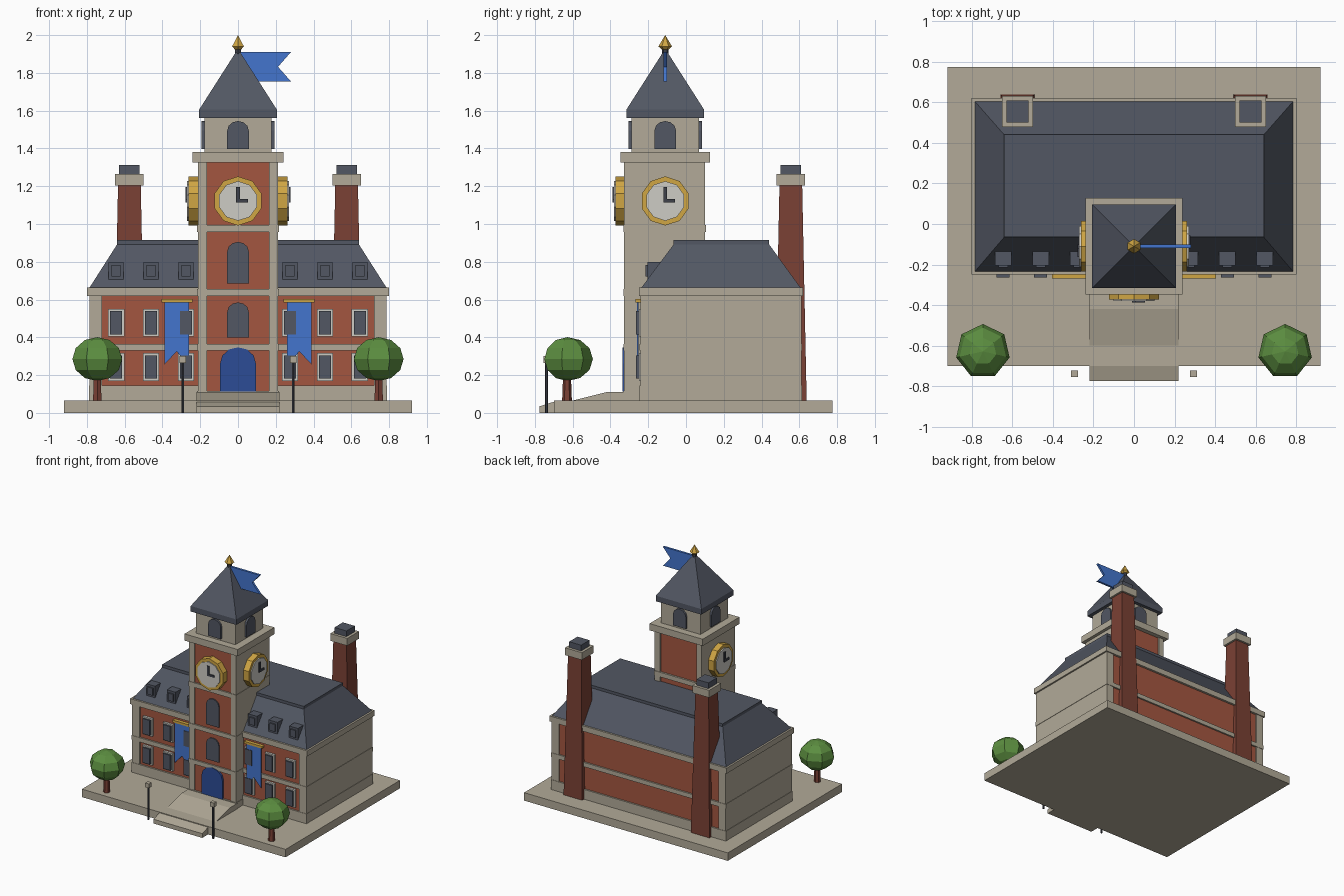
import bpy, bmesh
from math import sin, cos, pi
from mathutils import Matrix, Vector

if "Cube" in bpy.data.objects:
    bpy.data.objects.remove(bpy.data.objects["Cube"])


def material(name, r, g, b):
    lin = [((c / 255 + 0.055) / 1.055) ** 2.4 for c in (r, g, b)] + [1]
    m = bpy.data.materials.new(name)
    m.use_nodes = True
    m.diffuse_color = lin
    m.node_tree.nodes["Principled BSDF"].inputs["Base Color"].default_value = lin
    return m


STONE = material("stone", 178, 170, 152)
BRICK = material("brick", 164, 86, 64)
DARK_BRICK = material("dark brick", 122, 64, 52)
SLATE = material("slate", 82, 87, 99)
BLUE = material("banner blue", 67, 117, 205)
DOOR = material("door blue", 44, 76, 150)
GOLD = material("gold", 208, 166, 68)
WHITE = material("off white", 206, 204, 197)
GREEN = material("leaf green", 92, 142, 64)
IRON = material("iron", 62, 65, 74)


def finish(name, bm, mat, matrix=Matrix()):
    bmesh.ops.transform(bm, matrix=matrix, verts=bm.verts)
    bmesh.ops.recalc_face_normals(bm, faces=bm.faces)
    me = bpy.data.meshes.new(name)
    bm.to_mesh(me)
    bm.free()
    me.materials.append(mat)
    ob = bpy.data.objects.new(name, me)
    bpy.context.scene.collection.objects.link(ob)
    return ob


def loft(name, mat, rings, matrix=Matrix()):
    """Closed solid through rings of equal point count."""
    bm = bmesh.new()
    loops = [[bm.verts.new(p) for p in ring] for ring in rings]
    n = len(loops[0])
    for a, b in zip(loops, loops[1:]):
        for i in range(n):
            j = (i + 1) % n
            bm.faces.new((a[i], a[j], b[j], b[i]))
    bm.faces.new(loops[0])
    bm.faces.new(loops[-1])
    return finish(name, bm, mat, matrix)


def rect(x0, x1, y0, y1, z):
    return [(x0, y0, z), (x1, y0, z), (x1, y1, z), (x0, y1, z)]


def box(name, mat, x0, x1, y0, y1, z0, z1, matrix=Matrix()):
    return loft(name, mat, [rect(x0, x1, y0, y1, z0), rect(x0, x1, y0, y1, z1)], matrix)


def plate(name, mat, pts, y0, y1, matrix=Matrix()):
    """Outline in x and z, extruded along y."""
    return loft(name, mat, [[(x, y, z) for x, z in pts] for y in (y0, y1)], matrix)


def arch(half, z0, z1, rise):
    top = [(half * cos(pi * i / 6), z1 - rise + rise * sin(pi * i / 6)) for i in range(7)]
    return [(-half, z0), (half, z0)] + top


def cone(name, mat, sides, r0, r1, z0, z1, x=0, y=0):
    bm = bmesh.new()
    bmesh.ops.create_cone(bm, cap_ends=True, segments=sides, radius1=r0, radius2=r1, depth=z1 - z0)
    return finish(name, bm, mat, Matrix.Translation((x, y, (z0 + z1) / 2)))


# Plaza and entrance steps
box("plaza", STONE, -0.92, 0.92, -0.7, 0.775, 0, 0.065)
side = [(-0.62, 0.06), (-0.42, 0.11), (-0.32, 0.11), (-0.32, 0.06)]
loft("entrance_ramp", STONE, [[(x, y, z) for y, z in side] for x in (-0.22, 0.22)])
low = [(-0.775, 0), (-0.775, 0.035), (-0.69, 0.062), (-0.69, 0)]
loft("lower_step", STONE, [[(x, y, z) for y, z in low] for x in (-0.22, 0.22)])

# Main hall: brick core, stone ends and bands
box("hall_brick", BRICK, -0.73, 0.73, -0.232, 0.602, 0.06, 0.64)
for s, tag in ((1, "left"), (-1, "right")):
    x0, x1 = sorted((s * 0.72, s * 0.787))
    box("hall_end_" + tag, STONE, x0, x1, -0.242, 0.612, 0.06, 0.64)
for name, z0, z1 in (("plinth", 0.06, 0.145), ("middle_band", 0.33, 0.365)):
    box("hall_" + name, STONE, -0.79, 0.79, -0.245, 0.615, z0, z1)
box("hall_cornice", STONE, -0.8, 0.8, -0.25, 0.62, 0.62, 0.665)

# Mansard roof
loft("hall_roof", SLATE, [rect(-0.785, 0.785, -0.235, 0.605, 0.665),
                          rect(-0.64, 0.64, -0.065, 0.44, 0.892)])
box("roof_cap", SLATE, -0.64, 0.64, -0.065, 0.44, 0.89, 0.915)

# Windows and dormers
for s, tag in ((1, "left"), (-1, "right")):
    for i, cx in enumerate((0.275, 0.46, 0.645)):
        x = s * cx
        for floor, z in (("lower", 0.243), ("upper", 0.478)):
            label = f"{floor}_{tag}_{i}"
            box("window_frame_" + label, WHITE, x - 0.043, x + 0.043, -0.25, -0.225, z - 0.073, z + 0.073)
            box("window_pane_" + label, SLATE, x - 0.032, x + 0.032, -0.264, -0.225, z - 0.062, z + 0.062)
        label = f"{tag}_{i}"
        box("dormer_" + label, SLATE, x - 0.04, x + 0.04, -0.205, -0.135, 0.705, 0.8)
        box("dormer_pane_" + label, SLATE, x - 0.024, x + 0.024, -0.215, -0.2, 0.722, 0.782)

    # Hanging banners
    tail = [(0.26, 0.59), (0.39, 0.59), (0.39, 0.255), (0.325, 0.325), (0.26, 0.255)]
    plate("banner_" + tag, BLUE, [(s * x, z) for x, z in tail], -0.26, -0.252)
    x0, x1 = sorted((s * 0.24, s * 0.405))
    box("banner_rod_" + tag, GOLD, x0, x1, -0.268, -0.24, 0.584, 0.602)

    # Chimneys
    cx, cy = s * 0.575, 0.555

    def square(h, z):
        return rect(cx - h, cx + h, cy - h, cy + h, z)
    loft("chimney_" + tag, DARK_BRICK, [square(0.085, 0.01), square(0.06, 1.21)])
    loft("chimney_cap_" + tag, STONE, [square(0.076, 1.205), square(0.076, 1.265)])
    loft("chimney_flue_" + tag, SLATE, [square(0.054, 1.265), square(0.054, 1.312)])

    # Trees
    cone("tree_trunk_" + tag, DARK_BRICK, 6, 0.026, 0.02, 0.06, 0.22, s * 0.745, -0.63)
    bm = bmesh.new()
    bmesh.ops.create_uvsphere(bm, u_segments=7, v_segments=6, radius=0.135)
    finish("tree_crown_" + tag, bm, GREEN,
           Matrix.Translation((s * 0.745, -0.628, 0.285)) @ Matrix.Diagonal((1, 1, 0.86, 1)))

    # Lamp posts
    x = s * 0.293
    cone("lamp_post_" + tag, IRON, 6, 0.008, 0.008, 0, 0.27, x, -0.738)
    box("lamp_head_" + tag, STONE, x - 0.017, x + 0.017, -0.755, -0.721, 0.265, 0.3)

# Tower shaft, built around its own axis
T = Matrix.Translation((0, -0.11, 0))
box("tower_brick", BRICK, -0.17, 0.17, -0.21, 0.2, 0.06, 1.35, T)
for s, tag in ((1, "left"), (-1, "right")):
    x0, x1 = sorted((s * 0.165, s * 0.213))
    box("tower_side_" + tag, STONE, x0, x1, -0.218, 0.211, 0.06, 1.35, T)
for i, (z0, z1) in enumerate(((0.06, 0.115), (0.33, 0.365), (0.62, 0.655), (0.957, 0.995))):
    box(f"tower_band_{i}", STONE, -0.216, 0.216, -0.222, 0.215, z0, z1, T)
box("tower_cornice", STONE, -0.24, 0.24, -0.237, 0.237, 1.325, 1.38, T)
plate("front_door", DOOR, arch(0.095, 0.112, 0.347, 0.085), -0.226, -0.2, T)
for i, (z0, z1) in enumerate(((0.4, 0.585), (0.685, 0.905))):
    plate(f"tower_window_{i}", SLATE, arch(0.057, z0, z1, 0.05), -0.219, -0.2, T)

# Belfry with an arched opening on each side
box("belfry", STONE, -0.178, 0.178, -0.178, 0.178, 1.375, 1.57, T)
for k in range(4):
    turn = T @ Matrix.Rotation(k * pi / 2, 4, "Z")
    plate(f"belfry_window_{k}", SLATE, arch(0.057, 1.398, 1.545, 0.05), -0.194, -0.17, turn)

# Clocks on the front and both sides
def disc(r):
    return [(r * sin(2 * pi * i / 10), 1.122 + r * cos(2 * pi * i / 10)) for i in range(10)]


for k, tag in ((0, "front"), (1, "left"), (3, "right")):
    turn = T @ Matrix.Rotation(k * pi / 2, 4, "Z")
    plate("clock_rim_" + tag, GOLD, disc(0.13), -0.262, -0.2, turn)
    plate("clock_face_" + tag, WHITE, disc(0.105), -0.27, -0.2, turn)
    hands = [(-0.01, 1.115), (0.053, 1.115), (0.053, 1.132), (0.01, 1.132), (0.01, 1.195), (-0.01, 1.195)]
    plate("clock_hands_" + tag, IRON, hands, -0.278, -0.265, turn)

# Spire, finial and flag
box("spire_eave", SLATE, -0.206, 0.206, -0.206, 0.206, 1.56, 1.605, T)
loft("spire", SLATE, [rect(-0.206, 0.206, -0.206, 0.206, 1.605),
                      rect(-0.008, 0.008, -0.008, 0.008, 1.915)], T)
cone("flagpole", IRON, 6, 0.018, 0.018, 1.86, 1.935, 0, -0.11)
cone("finial_base", GOLD, 6, 0.02, 0.036, 1.925, 1.94, 0, -0.11)
cone("finial_tip", GOLD, 6, 0.036, 0.0, 1.94, 2.0, 0, -0.11)
flag = [(0.012, 1.91), (0.28, 1.91), (0.212, 1.832), (0.28, 1.755), (0.012, 1.755)]
plate("flag", BLUE, flag, -0.009, 0.009, T)
